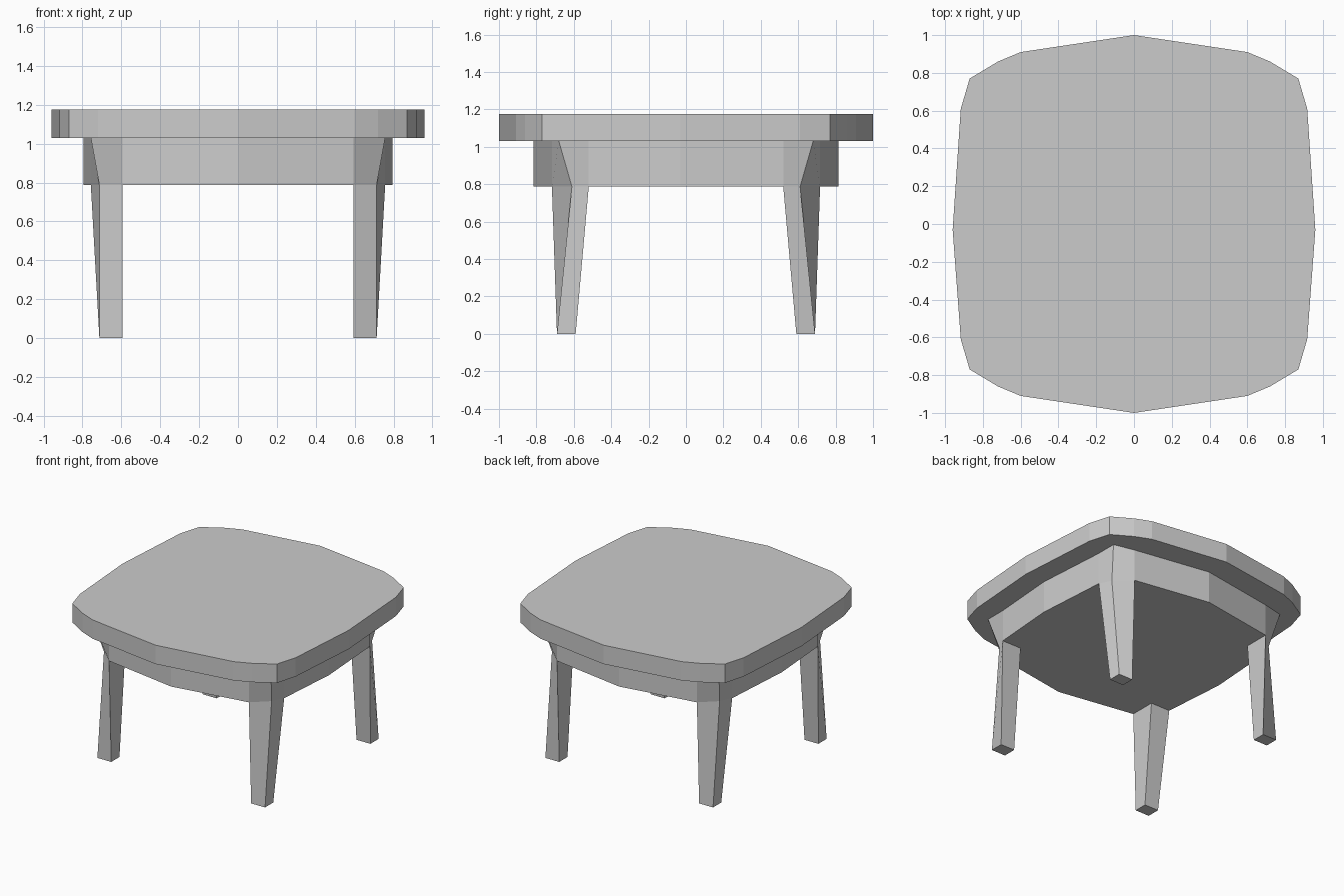
import bpy, bmesh

if "Cube" in bpy.data.objects:
    bpy.data.objects.remove(bpy.data.objects["Cube"])


def loft(name, sections):
    """Closed solid through a stack of horizontal (z, outline) sections."""
    bm = bmesh.new()
    rings = [[bm.verts.new((x, y, z)) for x, y in pts] for z, pts in sections]
    n = len(rings[0])
    bm.faces.new(rings[0])
    bm.faces.new(rings[-1])
    for low, high in zip(rings, rings[1:]):
        for i in range(n):
            j = (i + 1) % n
            bm.faces.new((low[i], low[j], high[j], high[i]))
    bmesh.ops.recalc_face_normals(bm, faces=bm.faces)
    mesh = bpy.data.meshes.new(name)
    bm.to_mesh(mesh)
    bm.free()
    obj = bpy.data.objects.new(name, mesh)
    bpy.context.collection.objects.link(obj)
    return obj


def outline(end_y, corner, side):
    """Full outline from one corner's points, the end tip and the side tip."""
    back = corner[::-1]
    return ([(0, end_y)] + corner + [side]
            + [(x, -y) for x, y in back] + [(0, -end_y)]
            + [(-x, -y) for x, y in corner] + [(-side[0], side[1])]
            + [(-x, y) for x, y in back])


# Table top with bowed edges
top = outline(1.0, [(0.6, 0.91), (0.72, 0.86), (0.87, 0.77), (0.917, 0.61)], (0.96, -0.03))
loft("table_top", [(1.03, top), (1.175, top)])

# Apron, corners cut off where the legs sit
apron = outline(0.815, [(0.595, 0.717), (0.757, 0.52)], (0.795, -0.03))
loft("apron", [(0.787, apron), (1.03, apron)])

# Legs: square foot, skewed at the apron, flared corner under the top
leg = [
    (0.0, [(0.595, 0.59), (0.595, 0.69), (0.713, 0.69), (0.713, 0.59)]),
    (0.787, [(0.595, 0.52), (0.595, 0.717), (0.713, 0.61), (0.757, 0.52)]),
    (1.03, [(0.595, 0.52), (0.595, 0.717), (0.757, 0.68), (0.757, 0.52)]),
]
for end, sy in (("front", -1), ("back", 1)):
    for side, sx in (("left", -1), ("right", 1)):
        loft(f"{end}_{side}_leg",
             [(z, [(x * sx, y * sy) for x, y in pts]) for z, pts in leg])
